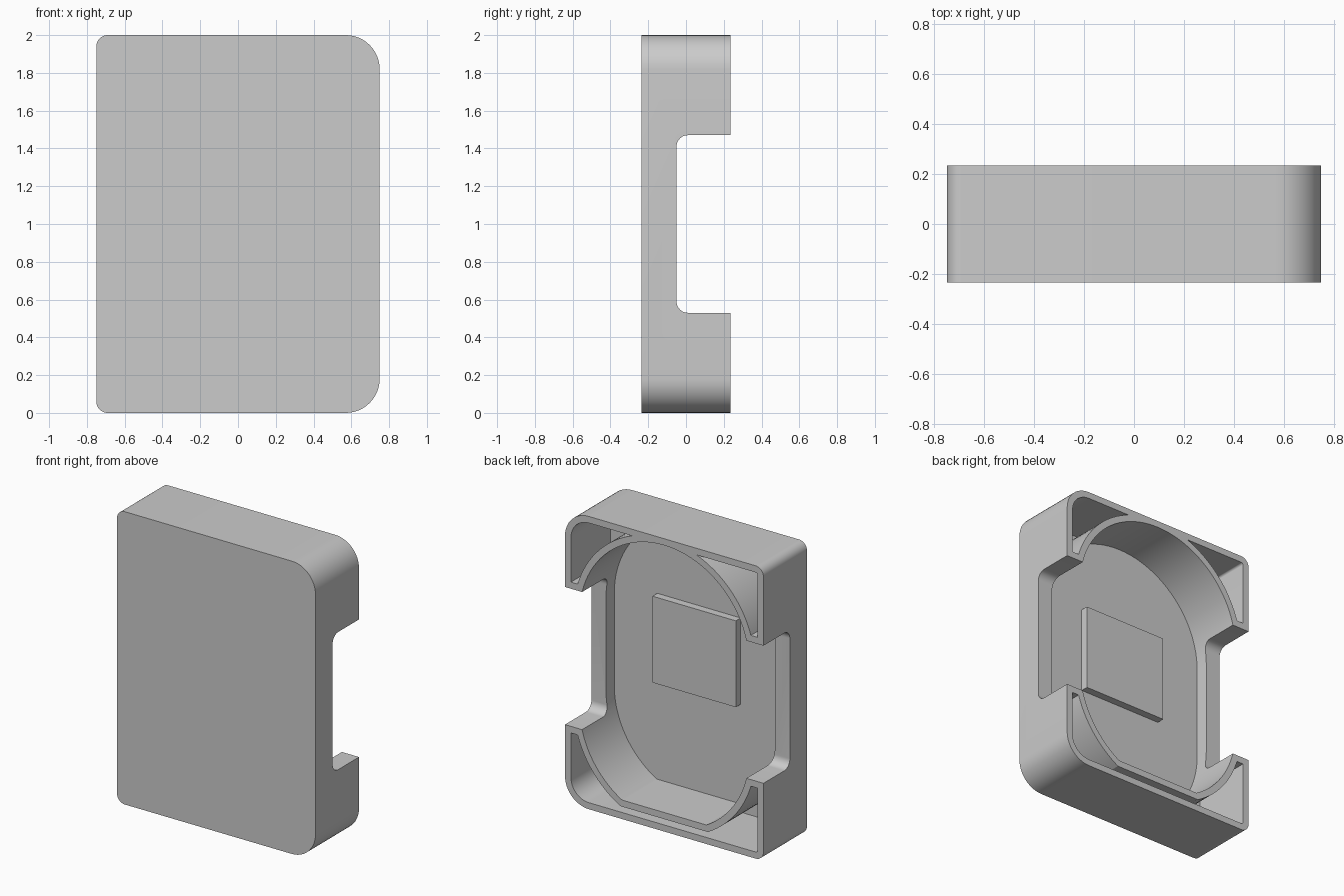
import bpy, bmesh
from math import sin, cos, pi, asin

old = bpy.data.objects.get("Cube")
if old:
    bpy.data.objects.remove(old, do_unlink=True)

grey = bpy.data.materials.new("plain_grey")
grey.use_nodes = True
color = (0.6, 0.6, 0.6, 1)
grey.diffuse_color = color
grey.node_tree.nodes["Principled BSDF"].inputs["Base Color"].default_value = color

WALL = 0.045
HALF_W, HALF_D, HEIGHT = 0.75, 0.235, 2.0


def arc(cx, cy, r, start, end, n=12):
    return [(cx + r * cos(start + (end - start) * i / n),
             cy + r * sin(start + (end - start) * i / n)) for i in range(n + 1)]


def prism(name, outline, low, high, axis="y"):
    """Extrude a closed outline: (x, z) along y, or (y, z) along x."""
    bm = bmesh.new()
    place = (lambda p, q, d: (p, d, q)) if axis == "y" else (lambda p, q, d: (d, p, q))
    base = bm.faces.new([bm.verts.new(place(p, q, low)) for p, q in outline])
    ext = bmesh.ops.extrude_face_region(bm, geom=[base])
    verts = [g for g in ext["geom"] if isinstance(g, bmesh.types.BMVert)]
    bmesh.ops.translate(bm, verts=verts, vec=place(0, 0, high - low))
    bmesh.ops.recalc_face_normals(bm, faces=bm.faces)
    mesh = bpy.data.meshes.new(name)
    bm.to_mesh(mesh)
    bm.free()
    mesh.materials.append(grey)
    obj = bpy.data.objects.new(name, mesh)
    bpy.context.collection.objects.link(obj)
    return obj


def subtract(target, *cutters):
    """Cut each helper out of the target, then remove the helper."""
    for cutter in cutters:
        cutter.hide_render = True
        mod = target.modifiers.new("cut", "BOOLEAN")
        mod.operation, mod.solver, mod.object = "DIFFERENCE", "EXACT", cutter
        bpy.context.view_layer.objects.active = target
        bpy.ops.object.modifier_apply(modifier=mod.name)
        bpy.data.objects.remove(cutter, do_unlink=True)


def case_outline(inset):
    """Rectangle with wide corners on +x and tight corners on -x."""
    x, lo, hi = HALF_W - inset, inset, HEIGHT - inset
    wide, tight = 0.18 - inset, 0.06 - inset
    return (arc(x - wide, lo + wide, wide, -pi / 2, 0)
            + arc(x - wide, hi - wide, wide, 0, pi / 2)
            + arc(tight - x, hi - tight, tight, pi / 2, pi)
            + arc(tight - x, lo + tight, tight, pi, 1.5 * pi))


def oval_outline(offset):
    """Upright oval with a flat cut at the bottom."""
    r, flat = 0.64 + offset, 0.13 - offset
    top, bottom = 1.315, 0.685
    a = asin((bottom - flat) / r)
    return (arc(0, top, r, 0, pi, 48)
            + arc(0, bottom, r, pi, pi + a, 20)
            + arc(0, bottom, r, -a, 0, 20))


def rectangle(x, lo, hi):
    return [(-x, lo), (x, lo), (x, hi), (-x, hi)]


# Outer block
case = prism("case", case_outline(0), -HALF_D, HALF_D)

# Corner pockets between the oval wall and the outer wall
pockets = prism("pocket_cutter", case_outline(WALL), WALL - HALF_D, 0.4)
subtract(pockets,
         prism("oval_wall", oval_outline(WALL), -0.5, 0.5),
         prism("middle_band", rectangle(1, 0.53 - WALL, 1.47 + WALL), -0.5, 0.5))

# Oval cavity
cavity = prism("cavity_cutter", oval_outline(0), -0.14, 0.4)

# Side notches, one cut through the whole width
depth, low, high, r = -0.05, 0.53, 1.47, 0.06
notch = prism("notch_cutter",
              [(0.4, low), (0.4, high)]
              + arc(depth + r, high - r, r, pi / 2, pi)
              + arc(depth + r, low + r, r, pi, 1.5 * pi), -1, 1, axis="x")
subtract(case, pockets, cavity, notch)

# Raised pad on the cavity floor
pad = prism("floor_pad", rectangle(0.315, 0.81, 1.4), -0.15, -0.088)

bpy.ops.object.select_all(action="DESELECT")
case.select_set(True)
bpy.context.view_layer.objects.active = case
bpy.ops.object.shade_smooth_by_angle(angle=pi / 6)
